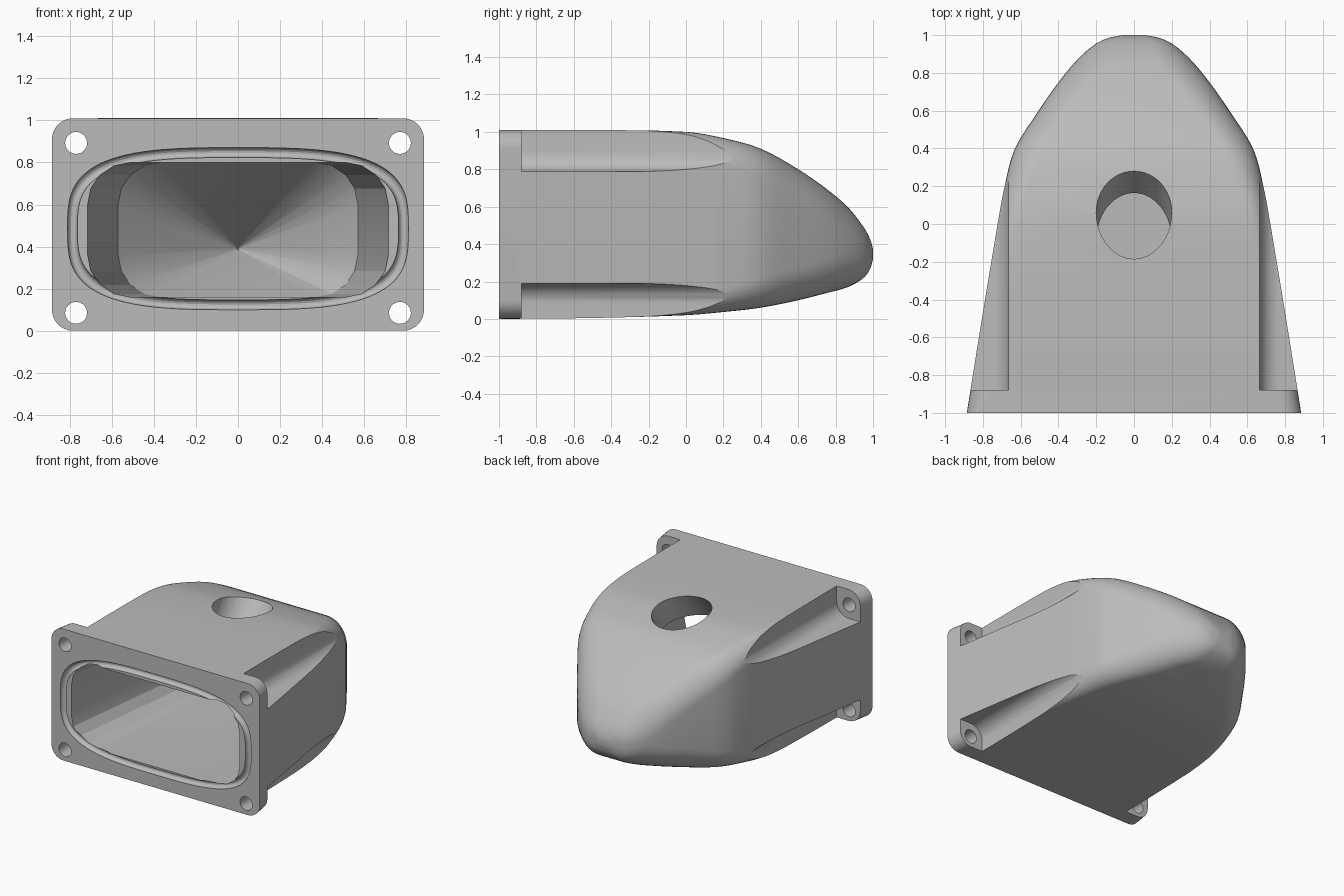
import bpy, bmesh, math
from math import sin, cos, pi

cube = bpy.data.objects.get("Cube")
if cube:
    bpy.data.objects.remove(cube, do_unlink=True)

grey = bpy.data.materials.new("plain grey")
grey.use_nodes = True
GREY = (0.5, 0.5, 0.5, 1)
grey.diffuse_color = GREY
grey.node_tree.nodes["Principled BSDF"].inputs["Base Color"].default_value = GREY


def loft(name, rings, loop=False):
    """Skin a series of equal rings, capped at the ends or joined into a loop."""
    bm = bmesh.new()
    rows = [[bm.verts.new(p) for p in ring] for ring in rings]
    pairs = list(zip(rows, rows[1:]))
    if loop:
        pairs.append((rows[-1], rows[0]))
    else:
        bm.faces.new(rows[0])
        bm.faces.new(rows[-1])
    n = len(rows[0])
    for a, b in pairs:
        for i in range(n):
            j = (i + 1) % n
            bm.faces.new((a[i], a[j], b[j], b[i]))
    bmesh.ops.recalc_face_normals(bm, faces=bm.faces[:])
    mesh = bpy.data.meshes.new(name)
    bm.to_mesh(mesh)
    bm.free()
    mesh.materials.append(grey)
    obj = bpy.data.objects.new(name, mesh)
    bpy.context.collection.objects.link(obj)
    return obj


def rounded_rect(y, w, low, high, r, steps):
    """Rounded rectangle section at depth y."""
    ring = []
    corners = [(w - r, high - r), (r - w, high - r), (r - w, low + r), (w - r, low + r)]
    for k, (cx, cz) in enumerate(corners):
        for s in range(steps + 1):
            a = (k + s / steps) * pi / 2
            ring.append((cx + r * cos(a), y, cz + r * sin(a)))
    return ring


def superellipse(y, a, b, z, power=3.2, n=96):
    ring = []
    for i in range(n):
        c, s = cos(2 * pi * i / n), sin(2 * pi * i / n)
        ring.append((math.copysign(abs(c) ** (2 / power), c) * a, y,
                     z + math.copysign(abs(s) ** (2 / power), s) * b))
    return ring


def smooth_rows(rows, steps):
    """Refine a table of sections with a cubic through its rows."""
    def slope(i):
        a, b = rows[max(i - 1, 0)], rows[min(i + 1, len(rows) - 1)]
        return [(q - p) / (b[0] - a[0]) for p, q in zip(a, b)]
    out = []
    for i in range(len(rows) - 1):
        p, q, mp, mq = rows[i], rows[i + 1], slope(i), slope(i + 1)
        d = q[0] - p[0]
        for s in range(steps):
            t = s / steps
            h = t * t * (3 - 2 * t)
            out.append([p[k] * (1 - h) + q[k] * h
                        + d * t * (1 - t) * ((1 - t) * mp[k] - t * mq[k])
                        for k in range(len(p))])
    return out + [list(rows[-1])]


def cut(target, cutter):
    mod = target.modifiers.new("cut", 'BOOLEAN')
    mod.operation = 'DIFFERENCE'
    mod.solver = 'EXACT'
    mod.object = cutter
    bpy.context.view_layer.objects.active = target
    bpy.ops.object.modifier_apply(modifier=mod.name)
    bpy.data.objects.remove(cutter, do_unlink=True)


# Outer shell: depth, half width, bottom, top, corner radius
sections = [
    (-1, .885, .0, 1.01, .1),
    (-.5, .805, .005, 1.01, .1),
    (0, .722, .02, 1.0, .11),
    (.2, .685, .037, .967, .13),
    (.4, .63, .06, .91, .16),
    (.6, .505, .1, .8, .18),
    (.75, .4, .138, .696, .18),
    (.87, .3, .172, .593, .18),
    (.95, .208, .22, .49, .12),
    (.985, .135, .268, .425, .07),
    (1, .06, .32, .375, .025),
]
housing = loft("housing", [rounded_rect(y, w, low, high, r, 8)
                           for y, w, low, high, r in smooth_rows(sections, 4)])

# Inner cavity tapering to a point
cut(housing, loft("cavity_cutter", [
    rounded_rect(-1.1, .715, .16, .8, .2, 4),
    rounded_rect(-1, .715, .16, .8, .2, 4),
    rounded_rect(.2, .57, .16, .8, .2, 4),
    rounded_rect(.8, .003, .387, .393, .002, 4)]))

# Seal groove around the opening
groove = []
for i in range(16):
    a = 2 * pi * i / 16 + .1
    groove.append(superellipse(-1 + .03 * sin(a), .787 + .024 * cos(a),
                               .362 + .024 * cos(a), .485))
cut(housing, loft("groove_cutter", groove, loop=True))

# Slanted port through the roof
port = []
for z in (.6, 1.2):
    centre = .065 + (z - 1) * .78
    port.append([(.2 * cos(2 * pi * i / 64), centre + .255 * sin(2 * pi * i / 64), z)
                 for i in range(64)])
cut(housing, loft("port_cutter", port))

# Screw holes and the corner channels behind the flange
R = .105
profile = [(-R * cos(a), -R * sin(a)) for a in [i * pi / 24 for i in range(13)]]
profile += [(.3, -R), (.3, .3), (-R, .3)]
for side in (-1, 1):
    for up, cz in ((-1, .085), (1, .893)):
        cx = .77
        cut(housing, loft("channel_cutter", [
            [(side * (cx + u), y, cz + up * v) for u, v in profile] for y in (-.88, .6)]))
        cut(housing, loft("screw_cutter", [
            [(side * cx + .052 * cos(pi * i / 16), y, cz + .052 * sin(pi * i / 16))
             for i in range(32)] for y in (-1.1, -.8)]))

# Smooth shading with crisp cut edges
bpy.ops.object.select_all(action='DESELECT')
housing.select_set(True)
bpy.context.view_layer.objects.active = housing
bpy.ops.object.shade_smooth_by_angle(angle=math.radians(20))
